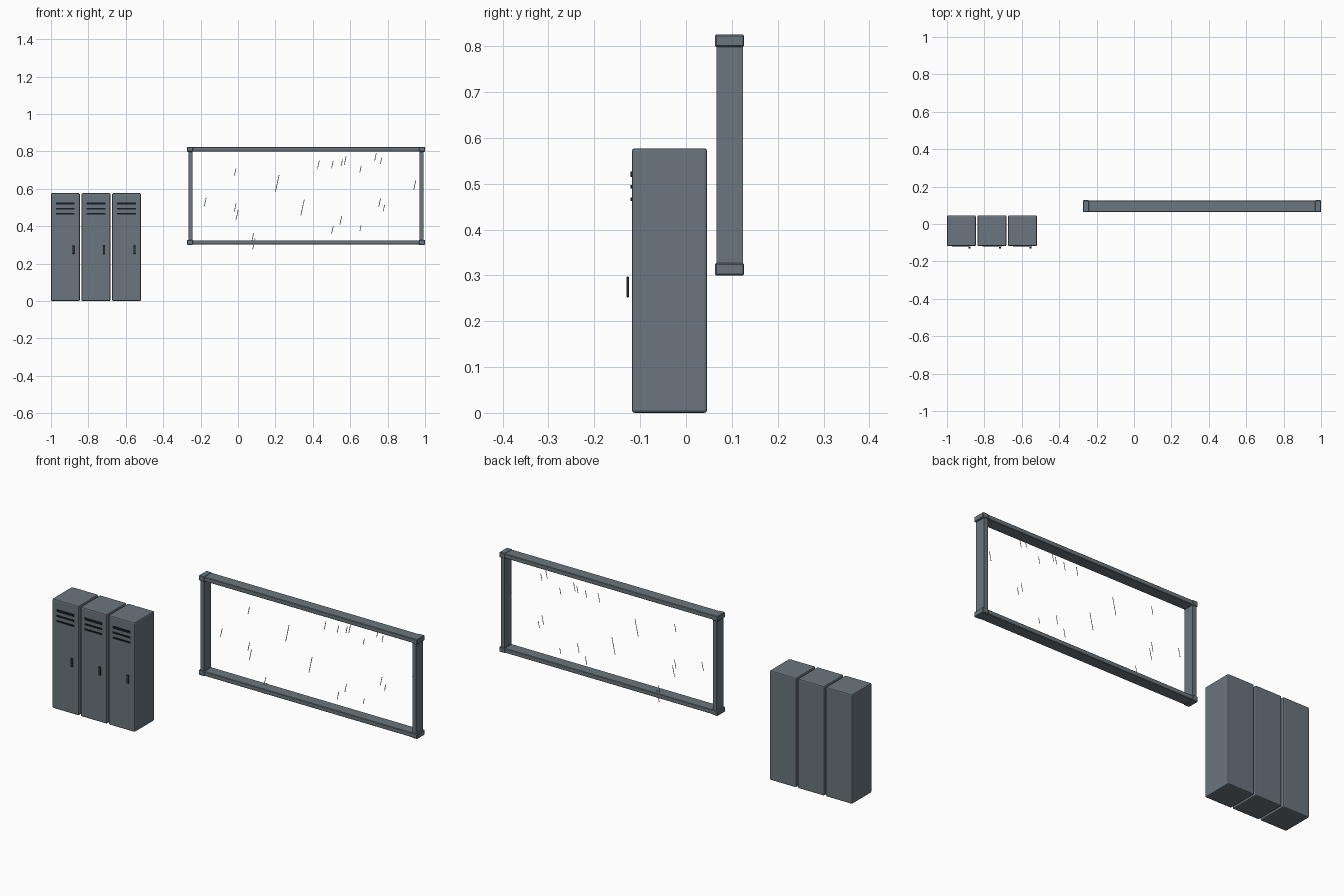
import bpy, bmesh
from mathutils import Matrix, Vector

if "Cube" in bpy.data.objects:
    bpy.data.objects.remove(bpy.data.objects["Cube"])


def material(name, rgb):
    m = bpy.data.materials.new(name)
    m.diffuse_color = (*rgb, 1)
    m.use_nodes = True
    m.node_tree.nodes["Principled BSDF"].inputs["Base Color"].default_value = m.diffuse_color
    return m


STEEL = material("blue_grey_steel", (0.145, 0.180, 0.205))
DARK = material("dark_slot", (0.008, 0.012, 0.016))
GRIP = material("charcoal_handle", (0.04, 0.05, 0.058))
WHITE = material("glass_glint", (0.85, 0.88, 0.9))


def add_object(name, bm, mat):
    mesh = bpy.data.meshes.new(name)
    bm.to_mesh(mesh)
    bm.free()
    mesh.materials.append(mat)
    ob = bpy.data.objects.new(name, mesh)
    bpy.context.collection.objects.link(ob)
    return ob


def box(name, lo, hi, mat, bevel=0.0, segments=2):
    lo, hi = Vector(lo), Vector(hi)
    bm = bmesh.new()
    bmesh.ops.create_cube(bm, size=1, matrix=Matrix.Translation((lo + hi) / 2)
                          @ Matrix.Diagonal((*(hi - lo), 1)))
    if bevel:
        bmesh.ops.bevel(bm, geom=bm.edges[:], offset=bevel, segments=segments,
                        profile=0.5, affect='EDGES')
    return add_object(name, bm, mat)


# Three lockers with vent slots and a handle each
for i in range(3):
    x = -0.923 + i * 0.1635
    box(f"locker_body_{i + 1}", (x - 0.077, -0.118, 0), (x + 0.077, 0.046, 0.577),
        STEEL, 0.006)
    for j, (z, h) in enumerate([(0.521, 0.012), (0.493, 0.008), (0.466, 0.008)]):
        box(f"locker_vent_{i + 1}_{j + 1}", (x - 0.050, -0.1215, z - h / 2),
            (x + 0.050, -0.117, z + h / 2), DARK)
    box(f"locker_handle_{i + 1}", (x + 0.037, -0.130, 0.252),
        (x + 0.049, -0.124, 0.297), GRIP, 0.0015, 1)

# Window frame: long rails, posts and corner blocks
X0, X1 = -0.273, 1.0
for label, z0, z1 in [("bottom", 0.302, 0.325), ("top", 0.800, 0.823)]:
    box(f"{label}_rail", (X0 + 0.01, 0.065, z0), (X1 - 0.01, 0.125, z1), STEEL, 0.002, 1)
    for side, x in [("left", X0), ("right", X1 - 0.033)]:
        box(f"{label}_{side}_corner", (x, 0.063, z0 - 0.002),
            (x + 0.033, 0.127, z1 + 0.002), STEEL, 0.003, 1)
for side, x in [("left", X0 + 0.008), ("right", X1 - 0.030)]:
    box(f"{side}_post", (x, 0.066, 0.32), (x + 0.022, 0.124, 0.805), STEEL)

# Slanted glints on the pane: centre x, centre z, height
GLINTS = [
    (-.015, .69, .04), (.21, .63, .09), (-.175, .53, .045), (-.015, .50, .045),
    (-.005, .46, .055), (.345, .50, .085), (.43, .73, .045), (.505, .73, .04),
    (.555, .74, .035), (.573, .75, .045), (.655, .705, .035), (.735, .77, .045),
    (.765, .75, .035), (.757, .525, .045), (.78, .497, .035), (.55, .433, .045),
    (.505, .38, .045), (.655, .39, .03), (.945, .62, .05), (.078, .337, .055),
    (.085, .305, .06)]
bm = bmesh.new()
for x, z, h in GLINTS:
    s, w = h * 0.11, 0.002
    pts = [(x - s - w, z - h / 2), (x - s + w, z - h / 2),
           (x + s + w, z + h / 2), (x + s - w, z + h / 2)]
    bm.faces.new([bm.verts.new((px, 0.111, pz)) for px, pz in pts])
add_object("pane_glints", bm, WHITE)
